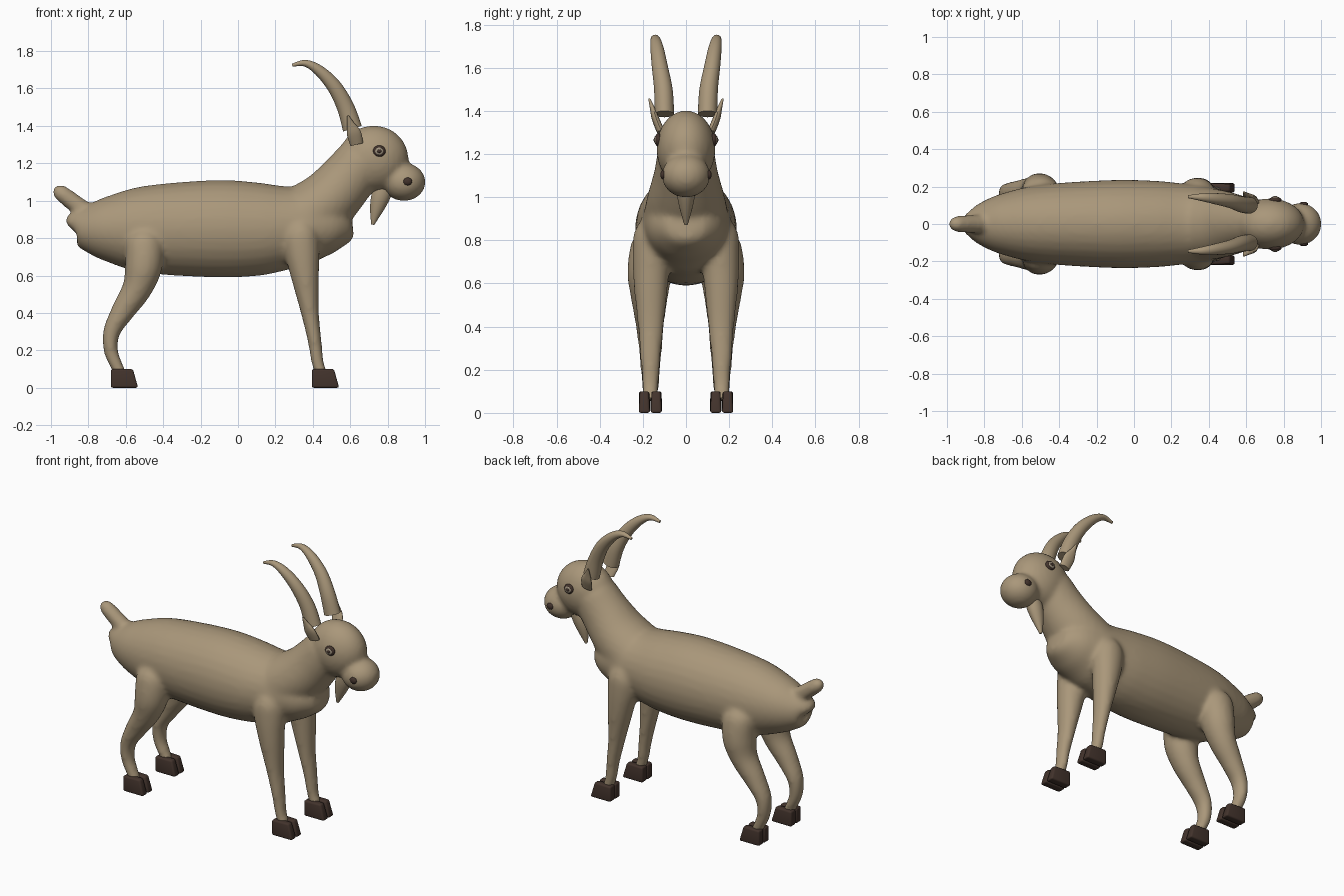
import bpy, bmesh, math
from mathutils import Vector, Matrix

if "Cube" in bpy.data.objects:
    bpy.data.objects.remove(bpy.data.objects["Cube"])


def material(name, rgb):
    m = bpy.data.materials.new(name)
    m.diffuse_color = (*rgb, 1)
    m.use_nodes = True
    m.node_tree.nodes["Principled BSDF"].inputs["Base Color"].default_value = m.diffuse_color
    return m


COAT = material("tan coat", (0.40, 0.31, 0.195))
HOOF = material("dark brown", (0.055, 0.033, 0.025))
IRIS = material("pale iris", (0.36, 0.30, 0.22))


def catmull(a, b, c, d, t):
    return 0.5 * (2 * b + (c - a) * t + (2 * a - 5 * b + 4 * c - d) * t * t
                  + (3 * b - a - 3 * c + d) * t ** 3)


def loft(bm, pts, side=1, steps=5, n=28):
    """Smooth tube; pts = (x, y, z, radius in xz plane, radius in y)."""
    P = [pts[0]] + list(pts) + [pts[-1]]
    rows = []
    for i in range(1, len(P) - 2):
        for s in range(steps):
            rows.append([catmull(*(P[i + k][j] for k in (-1, 0, 1, 2)), s / steps)
                         for j in range(5)])
    rows.append(list(pts[-1]))
    rings = []
    Y = Vector((0, 1, 0))
    for i, r in enumerate(rows):
        a, b = rows[max(i - 1, 0)], rows[min(i + 1, len(rows) - 1)]
        t = Vector((b[0] - a[0], 0, b[2] - a[2])).normalized()
        u = Y.cross(t)
        c = Vector((r[0], r[1], r[2]))
        ring = []
        for k in range(n):
            w = 2 * math.pi * k / n
            v = c + u * max(r[3], .004) * math.cos(w) + Y * max(r[4], .004) * math.sin(w)
            ring.append(bm.verts.new((v.x, v.y * side, v.z)))
        rings.append(ring)
    for a, b in zip(rings, rings[1:]):
        for k in range(n):
            bm.faces.new((a[k], a[(k + 1) % n], b[(k + 1) % n], b[k]))
    bm.faces.new(rings[0])
    bm.faces.new(rings[-1])


def ball(bm, c, r, n=32):
    bmesh.ops.create_uvsphere(bm, u_segments=n, v_segments=n // 2, radius=1,
                              matrix=Matrix.Translation(c) @ Matrix.Diagonal((*r, 1)))


def finish(bm, name, mat, mirror=False, smooth=True):
    bmesh.ops.recalc_face_normals(bm, faces=bm.faces)
    me = bpy.data.meshes.new(name)
    bm.to_mesh(me)
    bm.free()
    me.materials.append(mat)
    if smooth:
        for p in me.polygons:
            p.use_smooth = True
        me.set_sharp_from_angle(angle=math.radians(45))
    ob = bpy.data.objects.new(name, me)
    bpy.context.collection.objects.link(ob)
    if mirror:
        m = ob.modifiers.new("mirror", 'MIRROR')
        m.use_axis = (False, True, False)
    return ob


# Torso, neck, head, legs and tail, fused into one skin
bm = bmesh.new()
torso = [(-.89, .85, .035, .04), (-.87, .862, .085, .08), (-.8, .855, .13, .125),
         (-.7, .85, .175, .165), (-.5, .847, .232, .21), (-.13, .85, .26, .235),
         (.1, .848, .25, .232), (.25, .855, .225, .218), (.4, .868, .2, .2),
         (.52, .86, .143, .165), (.595, .85, .08, .1), (.615, .85, .03, .04)]
loft(bm, [(x, 0, z, a, b) for x, z, a, b in torso])
neck = [(.36, .9, .19, .2), (.48, 1.0, .165, .178), (.58, 1.11, .15, .148), (.66, 1.21, .14, .132)]
loft(bm, [(x, 0, z, a, b) for x, z, a, b in neck])
tail = [(-.75, .9, .05), (-.845, .965, .049), (-.94, 1.037, .044), (-.968, 1.056, .034),
        (-.985, 1.068, .014)]
loft(bm, [(x, 0, z, r, r) for x, z, r in tail])
ball(bm, (.725, 0, 1.225), (.187, .137, .177))
ball(bm, (.887, 0, 1.1), (.116, .113, .102))
hind_leg = [(-.50, .165, .85, .04, .04), (-.50, .168, .79, .095, .085), (-.505, .17, .65, .1, .102),
            (-.54, .17, .53, .08, .085), (-.615, .168, .41, .063, .066), (-.675, .165, .3, .046, .055),
            (-.68, .165, .2, .038, .046), (-.65, .165, .12, .034, .04), (-.62, .165, .06, .032, .035)]
front_leg = [(.33, .15, .92, .04, .04), (.335, .155, .84, .09, .084), (.34, .16, .75, .096, .088),
             (.358, .163, .6, .076, .08), (.385, .163, .4, .048, .06), (.41, .165, .25, .037, .047),
             (.425, .165, .14, .033, .039), (.45, .165, .06, .032, .035)]
for side in (1, -1):
    loft(bm, hind_leg, side)
    loft(bm, front_leg, side)
body = finish(bm, "body", COAT)
rm = body.modifiers.new("fuse", 'REMESH')
rm.mode = 'VOXEL'
rm.voxel_size = .014
rm.use_smooth_shade = True
sm = body.modifiers.new("soften", 'SMOOTH')
sm.factor = .5
sm.iterations = 8

# Horns
bm = bmesh.new()
loft(bm, [(.612, .1, 1.385, .052, .045), (.575, .105, 1.5, .046, .043), (.515, .122, 1.61, .039, .037),
          (.435, .135, 1.695, .029, .03), (.36, .143, 1.735, .018, .02), (.29, .146, 1.724, .008, .008)])
finish(bm, "horns", COAT, True)

# Ears
bm = bmesh.new()
loft(bm, [(.635, .115, 1.3, .035, .02), (.62, .14, 1.36, .038, .018), (.602, .155, 1.41, .02, .012),
          (.588, .17, 1.455, .005, .005)], n=14)
finish(bm, "ears", COAT, True)

# Beard
bm = bmesh.new()
loft(bm, [(.79, 0, 1.09, .05, .045), (.762, 0, 1.02, .05, .043), (.74, 0, .95, .035, .03),
          (.72, 0, .872, .008, .008)])
finish(bm, "beard", COAT)

# Eyes: dark ball, pale iris, dark pupil
for name, mat, y, r in (("eyes", HOOF, .128, (.034, .017, .031)),
                        ("irises", IRIS, .141, (.022, .006, .02)),
                        ("pupils", HOOF, .146, (.012, .004, .009))):
    bm = bmesh.new()
    ball(bm, (.755, y, 1.265), r, 20)
    finish(bm, name, mat, True)

# Nostrils
bm = bmesh.new()
ball(bm, (.907, .106, 1.103), (.024, .013, .021), 16)
finish(bm, "nostrils", HOOF, True)

# Cloven hooves: two bevelled toes on each leg, leaning forward
bm = bmesh.new()
for x0 in (-.68, .395):
    for y in (.138, .193):
        vs = bmesh.ops.create_cube(bm, size=1)["verts"]
        for v in vs:
            top, fore = v.co.z > 0, v.co.x > 0
            v.co = ((x0 + (.118 if top else .146)) if fore else x0,
                    y + v.co.y * (.04 if top and fore else .052), .1 if top else 0)
bmesh.ops.bevel(bm, geom=list(bm.edges), offset=.011, segments=3, profile=.5, affect='EDGES')
finish(bm, "hooves", HOOF, True)
